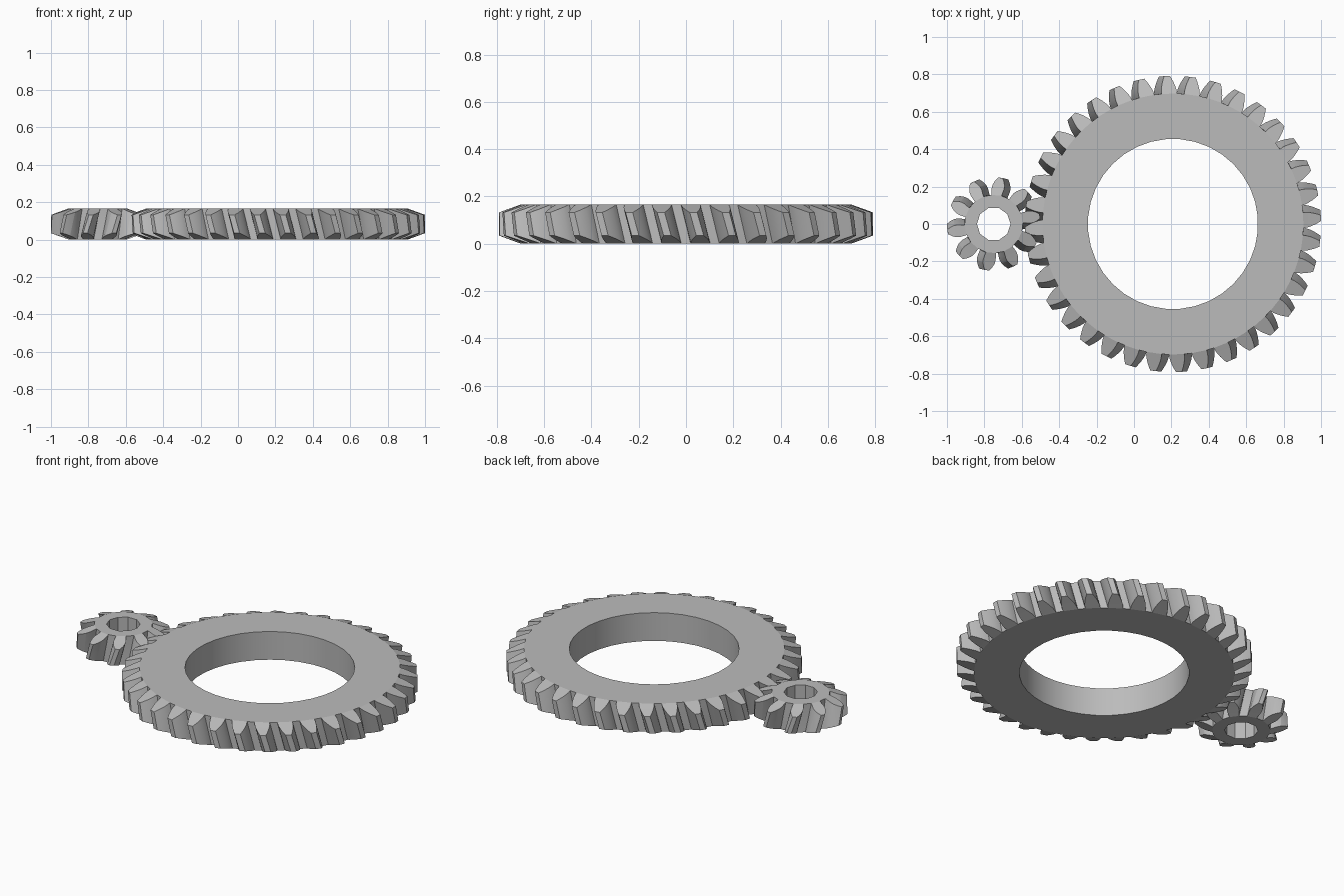
import bpy, bmesh, math

cube = bpy.data.objects.get("Cube")
if cube:
    bpy.data.objects.remove(cube)

MODULE = 1 / 24
HEIGHT = 4 * MODULE
PRESSURE = math.radians(20)
HELIX = math.radians(15)
CHAMFER = math.tan(math.radians(20))
FLANK, LAYERS = 6, 8

steel = bpy.data.materials.new("grey steel")
steel.use_nodes = True
GREY = (0.5, 0.5, 0.5, 1)
steel.diffuse_color = GREY
steel.node_tree.nodes["Principled BSDF"].inputs["Base Color"].default_value = GREY


def involute(a):
    return math.tan(a) - a


def helical_gear(name, teeth, x, bore, phase, hand):
    pitch = MODULE * teeth / 2
    root, tip = pitch - 1.25 * MODULE, pitch + MODULE
    base = pitch * math.cos(PRESSURE)
    twist = hand * math.tan(HELIX) / pitch
    step = math.tau / teeth
    bm = bmesh.new()

    def point(r, a, z):
        return bm.verts.new((x + r * math.cos(a), r * math.sin(a), z))

    def half_angle(r):
        roll = math.acos(min(1, base / r))
        return step / 4 + involute(PRESSURE) - involute(roll)

    def flank(centre, side):
        # Rows run from root to tip, each climbing the helix between the chamfers
        rows = []
        for j in range(FLANK):
            r = root + (tip - root) * j / (FLANK - 1)
            low = (r - root) * CHAMFER
            zs = [low + (HEIGHT - 2 * low) * k / LAYERS for k in range(LAYERS + 1)]
            rows.append([point(r, centre + side * half_angle(r) + twist * z, z) for z in zs])
        return rows

    def skin(a, b):
        for k in range(LAYERS):
            bm.faces.new((a[k], b[k], b[k + 1], a[k + 1]))

    flanks, bores = [], []
    for i in range(teeth):
        centre = phase + i * step
        flanks.append((flank(centre, -1), flank(centre, 1)))
        bores.append([point(bore, centre, z) for z in (0, HEIGHT)])

    for i in range(teeth):
        n = (i + 1) % teeth
        left, right = flanks[i]
        following = flanks[n][0]
        # Tooth sides and chamfered tooth ends
        for j in range(FLANK - 1):
            skin(left[j], left[j + 1])
            skin(right[j], right[j + 1])
            for k in (0, LAYERS):
                bm.faces.new((left[j][k], right[j][k], right[j + 1][k], left[j + 1][k]))
        # Tooth tip, gap floor, bore wall
        skin(left[-1], right[-1])
        skin(right[0], following[0])
        bm.faces.new((bores[i][0], bores[n][0], bores[n][1], bores[i][1]))
        # Flat end faces
        for k, e in ((0, 0), (LAYERS, 1)):
            bm.faces.new((bores[i][e], left[0][k], right[0][k], following[0][k], bores[n][e]))

    bmesh.ops.recalc_face_normals(bm, faces=bm.faces)
    mesh = bpy.data.meshes.new(name)
    bm.to_mesh(mesh)
    bm.free()
    mesh.materials.append(steel)
    gear = bpy.data.objects.new(name, mesh)
    bpy.context.collection.objects.link(gear)
    bpy.ops.object.select_all(action="DESELECT")
    gear.select_set(True)
    bpy.context.view_layer.objects.active = gear
    bpy.ops.object.shade_smooth_by_angle(angle=math.radians(15))


helical_gear("ring_gear", 36, 1 - 19 * MODULE, 0.455, math.radians(5), -1)
helical_gear("pinion_gear", 10, -1 + 6 * MODULE, 0.09, 0, 1)
